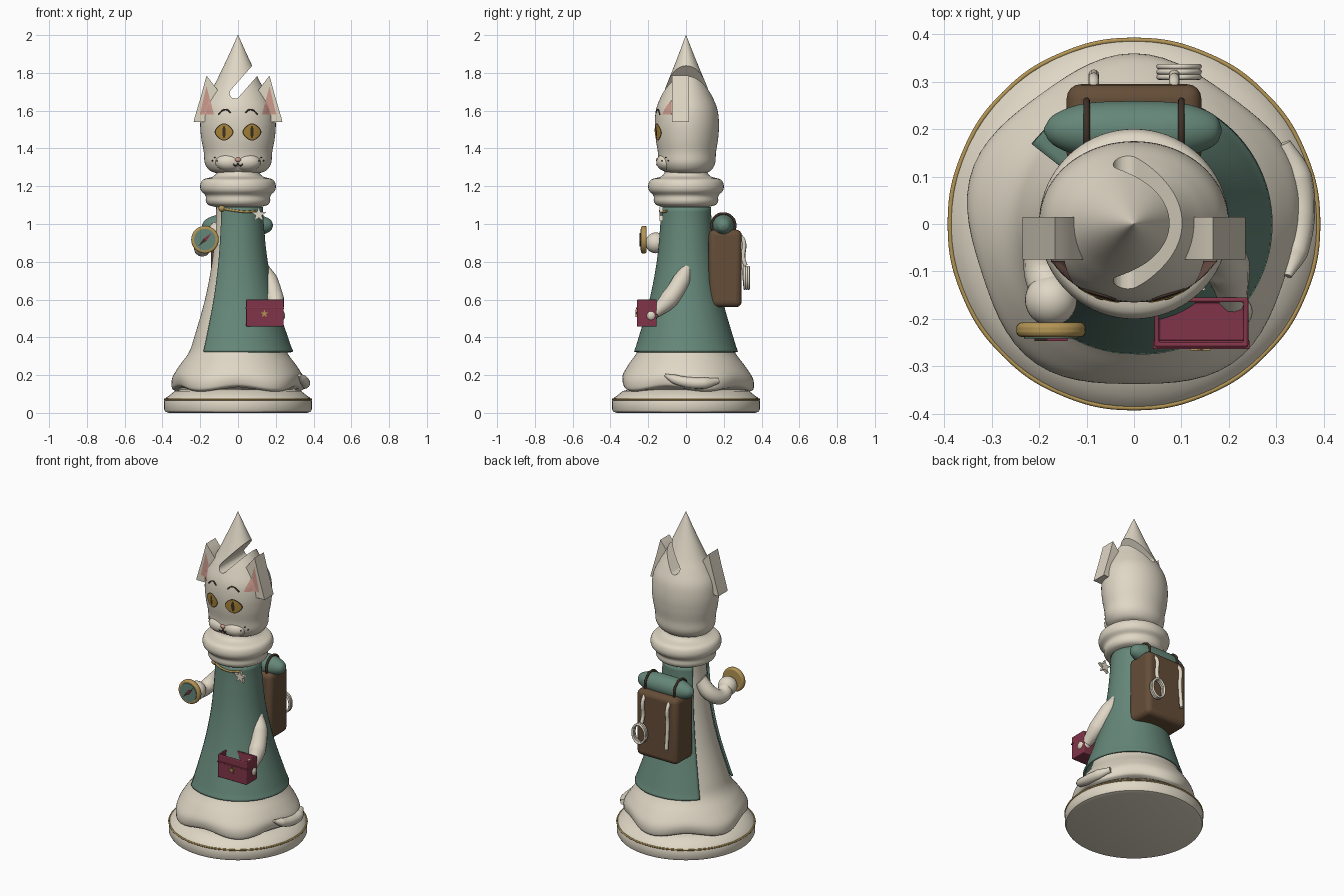
import bpy, bmesh
from math import sin, cos, pi, radians as rad
from mathutils import Vector, Matrix
from mathutils.bvhtree import BVHTree

if "Cube" in bpy.data.objects:
    bpy.data.objects.remove(bpy.data.objects["Cube"])


def mat(name, r, g, b):
    m = bpy.data.materials.new(name)
    m.diffuse_color = (r, g, b, 1)
    m.use_nodes = True
    m.node_tree.nodes["Principled BSDF"].inputs["Base Color"].default_value = m.diffuse_color
    return m


CREAM = mat("cream", .74, .68, .56)
TEAL = mat("teal", .13, .24, .19)
BROWN = mat("brown", .13, .075, .04)
DARK = mat("dark", .05, .03, .02)
RED = mat("crimson", .22, .035, .065)
GOLD = mat("gold", .45, .30, .09)
AMBER = mat("amber", .42, .25, .04)
PINK = mat("pink", .62, .33, .27)


def finish(ob, m, angle=40):
    ob.data.materials.clear()
    ob.data.materials.append(m)
    bpy.ops.object.select_all(action='DESELECT')
    ob.select_set(True)
    bpy.context.view_layer.objects.active = ob
    bpy.ops.object.shade_smooth_by_angle(angle=rad(angle))
    return ob


def build(name, verts, faces, m, angle=40):
    me = bpy.data.meshes.new(name)
    me.from_pydata(verts, [], faces)
    bm = bmesh.new()
    bm.from_mesh(me)
    bmesh.ops.recalc_face_normals(bm, faces=bm.faces)
    bm.to_mesh(me)
    bm.free()
    ob = bpy.data.objects.new(name, me)
    bpy.context.collection.objects.link(ob)
    return finish(ob, m, angle)


def spline(p, k=5):  # Catmull-Rom refinement of a profile
    p = [Vector(q) for q in p]
    q = [2 * p[0] - p[1]] + p + [2 * p[-1] - p[-2]]
    out = []
    for a, b, c, d in zip(q, q[1:], q[2:], q[3:]):
        for i in range(k):
            t = i / k
            out.append(.5 * (2 * b + (c - a) * t + (2 * a - 5 * b + 4 * c - d) * t * t
                             + (3 * b - a - 3 * c + d) * t ** 3))
    return out + [p[-1]]


def lathe(name, prof, m, warp=None, a0=0, a1=2 * pi, n=72, angle=40):
    closed = a1 - a0 > 6.28
    cols = n if closed else n + 1
    V, F = [], []
    for r, z in prof:
        for i in range(cols):
            a = a0 + (a1 - a0) * i / n
            V.append(warp(r, a, z) if warp else (r * cos(a), r * sin(a), z))
    for j in range(len(prof) - 1):
        for i in range(n):
            k = (i + 1) % cols
            F.append((j * cols + i, j * cols + k, (j + 1) * cols + k, (j + 1) * cols + i))
    if closed:
        F += [tuple(range(cols)), tuple(range((len(prof) - 1) * cols, len(prof) * cols))]
    return build(name, V, F, m, angle)


def prism(name, pts, y0, y1, m, angle=40):  # x-z outline extruded along y
    n = len(pts)
    V = [(x, y, z) for y in (y0, y1) for x, z in pts]
    F = [tuple(range(n)), tuple(range(n, 2 * n))]
    F += [(i, (i + 1) % n, n + (i + 1) % n, n + i) for i in range(n)]
    return build(name, V, F, m, angle)


def ball(name, c, r, m):
    bpy.ops.mesh.primitive_uv_sphere_add(segments=32, ring_count=16, location=c)
    ob = bpy.context.object
    ob.name = name
    ob.scale = r if isinstance(r, tuple) else (r, r, r)
    return finish(ob, m)


def box(name, lo, hi, m, bevel):
    lo, hi = Vector(lo), Vector(hi)
    bpy.ops.mesh.primitive_cube_add(size=1)
    ob = bpy.context.object
    ob.name = name
    ob.data.transform(Matrix.Translation((lo + hi) / 2) @ Matrix.Diagonal((*(hi - lo), 1)))
    b = ob.modifiers.new("bevel", 'BEVEL')
    b.width, b.segments = bevel, 4
    return finish(ob, m)


def tube(name, pts, r, m, cyclic=False):  # r: one radius or one per point
    cu = bpy.data.curves.new(name, 'CURVE')
    cu.dimensions, cu.bevel_depth, cu.bevel_resolution = '3D', 1, 4
    cu.use_fill_caps = True
    s = cu.splines.new('BEZIER')
    s.bezier_points.add(len(pts) - 1)
    for i, (b, p) in enumerate(zip(s.bezier_points, pts)):
        b.co, b.radius = p, r[i] if isinstance(r, (list, tuple)) else r
        b.handle_left_type = b.handle_right_type = 'AUTO'
    s.use_cyclic_u = cyclic
    cu.materials.append(m)
    ob = bpy.data.objects.new(name, cu)
    bpy.context.collection.objects.link(ob)
    return ob


def star(cx, cz, ro, ri, n=5):
    return [(cx + (ri if i % 2 else ro) * sin(i * pi / n), cz + (ri if i % 2 else ro) * cos(i * pi / n))
            for i in range(2 * n)]


# Base with gold line
lathe("base", [(.365, 0), (.385, .006), (.391, .018), (.391, .062), (.384, .078), (.36, .095), (.335, .115), (.3, .125)], CREAM)
tube("base_gold_line", [(.388 * cos(i * pi / 8), .388 * sin(i * pi / 8), .071) for i in range(16)], .005, GOLD, True)

# Robe body with wavy hem
PROF = spline([(.325, .125), (.345, .14), (.345, .19), (.31, .25), (.26, .32), (.232, .4), (.175, .6), (.137, .8), (.118, 1.0), (.115, 1.1)])


def hem(r, a, z):
    w = max(0, (.32 - z) / .19)
    c = cos(5 * (a + rad(54)))
    r *= 1 + .04 * w * c
    return (r * cos(a), r * sin(a), z - .012 * w * c)


lathe("robe", PROF, CREAM, hem, angle=60)


# Cape wrapped round the right side, open at the left
def flare(r, a, z):
    t = max(0, (1.09 - z) / .77)
    r += .012 + .018 * t * t * max(0, cos(a))
    return (r * cos(a), r * sin(a), z)


cape = lathe("cape", [(.257, .323)] + [p for p in PROF if .33 < p[1] < 1.08] + [(.115, 1.09)], TEAL, flare, rad(-132), rad(142))
s = cape.modifiers.new("thickness", 'SOLIDIFY')
s.thickness, s.offset = .012, 0

# Collar
lathe("collar", spline([(.118, 1.09), (.155, 1.1), (.17, 1.12), (.172, 1.15), (.195, 1.175), (.2, 1.205), (.185, 1.235), (.135, 1.25), (.115, 1.27), (.11, 1.3)], 4), CREAM)

# Mitre-shaped head with slanted slot
head = lathe("head", spline([(.09, 1.265), (.145, 1.28), (.175, 1.32), (.181, 1.38), (.194, 1.45), (.2, 1.53), (.19, 1.61), (.157, 1.68), (.118, 1.75), (.06, 1.87), (.001, 2)]), CREAM,
             lambda r, a, z: (r * cos(a), .85 * r * sin(a) + .005 * min(1, (2 - z) * 2), z))
d = Vector((.66, .75))
p = Vector((-.016, 1.692))
out = [p + .4 * d + .028 * Vector((d.y, -d.x)), p + .4 * d - .028 * Vector((d.y, -d.x))]
a0 = pi / 2 + .85
out += [p + .028 * Vector((cos(a0 + i * pi / 12), sin(a0 + i * pi / 12))) for i in range(13)]
cutter = prism("slot_cutter", out, -.4, .4, CREAM)
cutter.hide_render = True
b = head.modifiers.new("slot", 'BOOLEAN')
b.object, b.solver = cutter, 'EXACT'
dg = bpy.context.evaluated_depsgraph_get()
head_mesh = bpy.data.meshes.new_from_object(head.evaluated_get(dg))
head.modifiers.clear()
head.data = head_mesh
bpy.data.objects.remove(cutter)
finish(head, CREAM)

# Ears and muzzle
skin = [head]
for sx, side in ((-1, "left"), (1, "right")):
    ear = prism(side + "_ear", [(sx * x, z) for x, z in ((.235, 1.54), (.232, 1.555), (.195, 1.68), (.167, 1.785), (.155, 1.77), (.1, 1.7), (.1, 1.54))], -.075, .015, CREAM)
    skin += [ear, ball(side + "_muzzle", (sx * .045, -.103, 1.327), (.075, .054, .048), CREAM)]
bpy.context.view_layer.update()
dg = bpy.context.evaluated_depsgraph_get()
TREES = []
for o in skin:
    TREES.append(BVHTree.FromPolygons([o.matrix_world @ v.co for v in o.data.vertices], [tuple(f.vertices) for f in o.data.polygons]))


def on_face(x, z, off=.002):  # project a front-view point onto the head
    hits = [t.ray_cast(Vector((x, -1, z)), Vector((0, 1, 0)))[0] for t in TREES]
    return (x, min([h.y for h in hits if h] or [-.07]) - off, z)


def decal(name, c, pts, m, off):
    n, k = len(pts), 5
    V = [on_face(*c, off)]
    V += [on_face(c[0] + x * j / k, c[1] + z * j / k, off) for j in range(1, k + 1) for x, z in pts]
    F = [(0, 1 + i, 1 + (i + 1) % n) for i in range(n)]
    F += [(1 + j * n + i, 1 + j * n + (i + 1) % n, 1 + (j + 1) * n + (i + 1) % n, 1 + (j + 1) * n + i) for j in range(k - 1) for i in range(n)]
    return build(name, V, F, m, 80)


# Face details, mirrored
ring = [(cos(i * pi / 14), sin(i * pi / 14)) for i in range(28)]
for sx, side in ((-1, "left"), (1, "right")):
    e = (sx * .074, 1.487)
    almond = [(.044 * x, .04 * z * (1 - .3 * x * x)) for x, z in ring]
    decal(side + "_eye_rim", e, [(x * 1.14, z * 1.14) for x, z in almond], DARK, .002)
    decal(side + "_iris", e, almond, AMBER, .004)
    decal(side + "_pupil", e, [(.009 * x, .032 * z) for x, z in ring], DARK, .006)
    tri = [(.005, .11), (.04, -.04), (-.035, -.04)]
    tri = [tuple(Vector(tri[i]).lerp(Vector(tri[(i + 1) % 3]), j / 6)) for i in range(3) for j in range(6)]
    decal(side + "_inner_ear", (sx * .162, 1.62), [(sx * x, z) for x, z in tri], PINK, .003)
    tube(side + "_brow", [on_face(sx * x, z) for x, z in ((.04, 1.59), (.06, 1.605), (.08, 1.602), (.105, 1.58))], .0035, DARK)
    tube(side + "_mouth", [on_face(sx * x, z) for x, z in ((0, 1.322), (.006, 1.311), (.016, 1.309), (.024, 1.318))], .003, DARK)
    for i, (x, z) in enumerate(((.11, 1.335), (.122, 1.352), (.135, 1.335))):
        ball(f"{side}_whisker_dot_{i}", on_face(sx * x, z, 0), .004, DARK)
ball("nose", on_face(0, 1.34, 0), (.016, .012, .012), PINK)

# Tail round the hem
tube("tail", [(.325, -.11, .2), (.342, -.06, .178), (.352, .02, .16), (.345, .1, .158), (.315, .17, .17)], [.008, .025, .03, .03, .016], CREAM)

# Raised arm with compass
tube("raised_arm", [(-.1, .01, .98), (-.17, -.02, .895), (-.19, -.085, .87), (-.175, -.15, .9)], [.045, .045, .043, .042], CREAM)
ball("raised_hand", (-.175, -.16, .9), .055, CREAM)


def disc(name, y0, y1, r, m):
    return prism(name, [(-.175 + r * x, .917 + r * z) for x, z in ring], y0, y1, m)


bev = disc("compass_rim", -.238, -.208, .073, GOLD).modifiers.new("bevel", 'BEVEL')
bev.width, bev.segments, bev.limit_method, bev.angle_limit = .01, 3, 'ANGLE', rad(50)
disc("compass_dial", -.242, -.236, .057, TEAL)
for s, m, n in ((1, RED, "red"), (-1, DARK, "dark")):
    prism("compass_needle_" + n, [(-.175 - .007, .917 + .007), (-.175 + .007, .917 - .007), (-.175 + s * .035, .917 + s * .035)], -.247, -.242, m)

# Lowered arm with open case
tube("lowered_arm", [(.135, .005, .77), (.165, -.025, .7), (.195, -.09, .6), (.21, -.165, .53)], [.028, .047, .05, .03], CREAM)
ball("lowered_hand", (.213, -.185, .515), (.037, .035, .035), CREAM)
case = box("case", (.043, -.26, .457), (.241, -.155, .6), RED, .008)
bm = bmesh.new()
bm.from_mesh(case.data)
top = max(bm.faces, key=lambda f: f.calc_center_median().z)
bmesh.ops.inset_region(bm, faces=[top], thickness=.014)
bmesh.ops.translate(bm, verts=bmesh.ops.extrude_discrete_faces(bm, faces=[top])['faces'][0].verts, vec=(0, 0, -.05))
bm.to_mesh(case.data)
bm.free()
box("case_lid_band", (.04, -.264, .55), (.244, -.245, .558), RED, .002)
prism("case_flower", star(.14, .525, .022, .009), -.267, -.258, GOLD)

# Cape cord, clasp and star
tube("cape_cord", [(.137 * cos(rad(a)), .137 * sin(rad(a)), z) for a, z in ((-130, 1.083), (-110, 1.075), (-90, 1.068), (-70, 1.064), (-48, 1.068))], .006, GOLD)
ball("cape_clasp", (-.085, -.108, 1.083), .018, GOLD)
prism("cape_star", star(.11, 1.05, .042, .017), -.14, -.122, CREAM)

# Backpack, bedroll, straps and rope
box("backpack", (-.142, .12, .56), (.142, .295, .97), BROWN, .03)
roll = lathe("bedroll", spline([(.004, -.19), (.03, -.172), (.05, -.13), (.059, -.08), (.061, 0), (.059, .08), (.05, .13), (.03, .172), (.004, .185)], 4), TEAL, lambda r, a, z: (z, .198 + r * cos(a), .993 + r * sin(a)))
for x in (-.1, .1):
    tube("bedroll_strap", [(x, .198 + .062 * cos(i * pi / 4), .993 + .062 * sin(i * pi / 4)) for i in range(8)], .007, DARK, True)
    tube("rope_hanger", [(x * .85, .285, .94), (x * .85, .305, .91), (x * .85, .303, .82), (x * .85, .315, .78 if x > 0 else .66)], .011, CREAM)
for j in range(3):
    tube("rope_coil", [(.095 + .042 * cos(i * pi / 4), .31 + j * .011, .715 + .058 * sin(i * pi / 4)) for i in range(8)], .006, CREAM, True)
